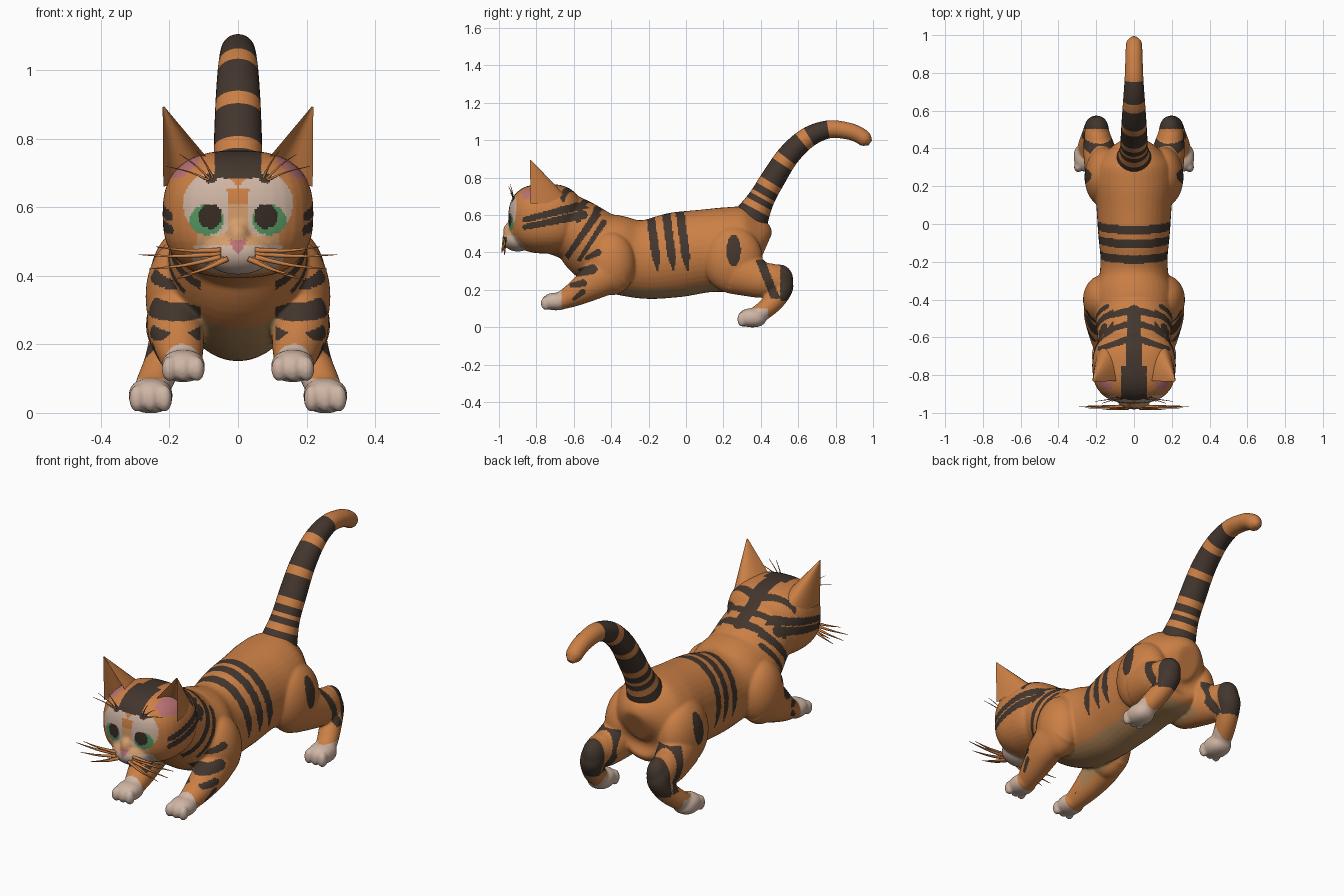
import bpy, bmesh, math
from mathutils import Vector

if "Cube" in bpy.data.objects:
    bpy.data.objects.remove(bpy.data.objects["Cube"])

COLOURS = {
    "orange_fur": (.60, .215, .06), "dark_stripe": (.056, .037, .027),
    "white_fur": (.62, .46, .37), "belly_tan": (.43, .235, .095),
    "eye_green": (.09, .31, .12), "pupil_brown": (.04, .025, .018),
    "ear_pink": (.50, .17, .18), "pale_orange": (.66, .34, .15),
}
MATS = []
for name, rgb in COLOURS.items():
    m = bpy.data.materials.new(name)
    m.diffuse_color = (*rgb, 1)
    m.use_nodes = True
    m.node_tree.nodes["Principled BSDF"].inputs["Base Color"].default_value = m.diffuse_color
    MATS.append(m)
ORANGE, DARK, WHITE, TAN, GREEN, PUPIL, PINK, PALE = range(8)


def make(name, bm, angle=180):
    bmesh.ops.recalc_face_normals(bm, faces=bm.faces)
    me = bpy.data.meshes.new(name)
    bm.to_mesh(me)
    bm.free()
    return finish(name, me, angle)


def finish(name, me, angle=180):
    me.materials.clear()
    for m in MATS:
        me.materials.append(m)
    for p in me.polygons:
        p.use_smooth = True
    if angle < 180:
        me.set_sharp_from_angle(angle=math.radians(angle))
    ob = bpy.data.objects.new(name, me)
    bpy.context.collection.objects.link(ob)
    return ob


def blob(bm, c, r, n=2.0):
    """Superellipsoid: n = 2 is round, higher is boxier."""
    for v in bmesh.ops.create_uvsphere(bm, u_segments=40, v_segments=24, radius=1)["verts"]:
        k = sum(abs(a) ** n for a in v.co) ** (-1 / n)
        v.co = Vector([c[i] + r[i] * v.co[i] * k for i in range(3)])


def spline(pts, n):
    out = []
    for i in range(len(pts) - 1):
        a, b, c, d = pts[max(i - 1, 0)], pts[i], pts[i + 1], pts[min(i + 2, len(pts) - 1)]
        for k in range(n):
            t = k / n
            out.append([.5 * (2 * q + (r - p) * t + (2 * p - 5 * q + 4 * r - s) * t * t
                              + (3 * q - p - 3 * r + s) * t ** 3) for p, q, r, s in zip(a, b, c, d)])
    return out + [list(pts[-1])]


def loft(bm, pts, n=6, seg=28):
    """Tube through (x, y, z, half width, half height) stations."""
    st = spline(pts, n)
    cen = [Vector(p[:3]) for p in st]
    rings = []
    for i, p in enumerate(st):
        t = (cen[min(i + 1, len(st) - 1)] - cen[max(i - 1, 0)]).normalized()
        side = Vector((1, 0, 0)) if abs(t.x) < .8 else Vector((0, 1, 0))
        side = (side - t * side.dot(t)).normalized()
        up = t.cross(side)
        rings.append([bm.verts.new(cen[i] + side * p[3] * math.cos(a) + up * p[4] * math.sin(a))
                      for a in (2 * math.pi * k / seg for k in range(seg))])
    for r0, r1 in zip(rings, rings[1:]):
        for k in range(seg):
            bm.faces.new((r0[k], r0[(k + 1) % seg], r1[(k + 1) % seg], r1[k]))
    bm.faces.new(rings[0])
    bm.faces.new(rings[-1])
    return cen


def near(u, v, s):
    """Is (u, v) within the tapered stroke s = (u1, v1, u2, v2, width)?"""
    du, dv = s[2] - s[0], s[3] - s[1]
    t = max(0, min(1, ((u - s[0]) * du + (v - s[1]) * dv) / (du * du + dv * dv)))
    return math.hypot(u - s[0] - t * du, v - s[1] - t * dv) < s[4] * (1 - .35 * t)


def oval(u, v, cu, cv, ru, rv):
    return ((u - cu) / ru) ** 2 + ((v - cv) / rv) ** 2 < 1


# stripes drawn from the side (y, z) and from the top (x, y)
SIDE = [(-.50, .665, -.86, .575, .024), (-.55, .60, -.86, .535, .024),
        (-.46, .63, -.64, .37, .022), (-.44, .56, -.57, .36, .016),
        (-.50, .31, -.62, .28, .026), (-.55, .235, -.61, .225, .02),
        (-.55, .19, -.60, .15, .015), (-.47, .40, -.53, .37, .018)]
TOP = [(0, -.85, 0, -.46, .05), (0, -.60, .18, -.66, .02),
       (0, -.52, .20, -.58, .018), (0, -.455, .20, -.50, .02)]


def paint(c):
    x, y, z = abs(c.x), c.y, c.z
    if z > .685 and x < .066 and y < -.75:                      # crown
        return DARK
    if x > .115 and z > .685 and -.875 < y < -.72:              # ear floor
        return PINK
    if y < -.84 and z > .38:                                    # face
        if oval(x, z, .08, .685, .018, .015):
            return DARK
        if oval(x, z, .081, .574, .035, .036):
            return PUPIL
        if oval(x, z, .092, .563, .05, .044):
            return GREEN
        if y < -.93 and .465 < z < .507 and x < (z - .458) * .6:
            return PINK
        if x < .032 and .61 < z < .655:
            return ORANGE
        if x < .03 and .507 < z < .61:
            return PALE
        if z < .488 and x < .13 and y < -.86:
            return WHITE
        if oval(x, z, .075, .61, .085, .092):
            return WHITE
        if z < .53 and x < .12:
            return PALE
    if y < -.665 and z < .24 or (.2 < y < .44 and z < .10 and x > .17):   # paws
        return WHITE
    if y < -.40 and x > .11 and any(near(y, z, s) for s in SIDE):
        return DARK
    if y < -.42 and z > .56 and any(near(x, y, s) for s in TOP):
        return DARK
    if z > .30:                                                 # flank stripes
        for y0 in (-.19, -.105, -.03):
            if abs(y - y0 + .13 * (z - .6)) < .023 * min(1, (z - .28) / .1):
                return DARK
    if x > .14 and oval(y, z, .255, .41, .038, .085):           # haunch spot
        return DARK
    if y > .36 and z < .36 and x > .11:                         # hind leg bands
        if .395 < y + .4 * (z - .3) < .445 and z > .15 or y > .505 and z > .14:
            return DARK
    if -.55 < y < .36 and x < .12 and (z < .225 or (y < -.36 and z < .37)):
        return TAN
    return ORANGE


# body: torso, head and legs fused into one skin
bm = bmesh.new()
torso = [(-.70, .565, .19, .175), (-.58, .512, .195, .172), (-.48, .435, .205, .195),
         (-.38, .392, .215, .207), (-.28, .367, .185, .207), (-.18, .365, .178, .215),
         (-.05, .387, .19, .227), (.10, .407, .20, .222), (.22, .415, .215, .226),
         (.32, .418, .20, .222), (.39, .42, .14, .165), (.42, .41, .06, .08)]
loft(bm, [(0, *p) for p in torso], seg=40)
blob(bm, (0, -.75, .58), (.22, .20, .186), 2.6)                 # skull
blob(bm, (0, -.90, .47), (.105, .082, .066))                    # muzzle
blob(bm, (0, -.90, .515), (.045, .078, .06))                    # nose bridge
for s in (1, -1):
    blob(bm, (s * .165, -.40, .34), (.105, .13, .17))           # shoulder
    blob(bm, (s * .155, .25, .36), (.107, .16, .18))            # haunch
    loft(bm, [(s * .17, -.38, .32, .09, .13), (s * .18, -.48, .25, .085, .10),
              (s * .17, -.58, .185, .07, .07), (s * .16, -.66, .145, .054, .05),
              (s * .16, -.70, .135, .05, .042)])                # front leg
    blob(bm, (s * .16, -.695, .137), (.063, .072, .047), 2.3)   # front paw
    loft(bm, [(s * .16, .28, .30, .10, .13), (s * .185, .40, .255, .085, .10),
              (s * .195, .475, .25, .068, .083), (s * .20, .515, .215, .06, .06),
              (s * .22, .475, .145, .055, .055), (s * .245, .41, .085, .053, .05),
              (s * .255, .36, .055, .05, .045)])                # hind leg
    blob(bm, (s * .192, .50, .255), (.058, .073, .08))          # hock
    blob(bm, (s * .255, .355, .05), (.064, .075, .051), 2.3)    # hind paw
    for dx in (-.04, 0, .04):                                   # toes
        blob(bm, (s * .16 + dx, -.75, .128), (.023, .026, .037))
        blob(bm, (s * .255 + dx, .30, .042), (.023, .026, .04))
rough = make("rough_body", bm)
mod = rough.modifiers.new("fuse", "REMESH")
mod.mode, mod.voxel_size = "VOXEL", .0065
mod = rough.modifiers.new("soften", "SMOOTH")
mod.factor, mod.iterations = .5, 8
dg = bpy.context.evaluated_depsgraph_get()
skin = bpy.data.meshes.new_from_object(rough.evaluated_get(dg))
bpy.data.objects.remove(rough)
body = finish("body", skin)
for p in skin.polygons:
    p.material_index = paint(p.center)

# tail: striped by distance along its curve
bm = bmesh.new()
SEG = 28
cen = loft(bm, [(0, .33, .55, .10, .105), (0, .40, .68, .074, .072), (0, .47, .80, .07, .065),
                (0, .55, .92, .065, .06), (0, .65, 1.013, .058, .055), (0, .76, 1.057, .05, .048),
                (0, .86, 1.05, .046, .045), (0, .92, 1.03, .044, .043),
                (0, .96, 1.003, .04, .039), (0, .985, .985, .018, .016)], 14, SEG)
tail = make("tail", bm)
dist, lengths = 0, []
for a, b in zip(cen, cen[1:]):
    lengths.append(dist)
    dist += (b - a).length
bands = [(0, .085), (.12, .15), (.175, .215), (.255, .36), (.405, .525), (.57, .685)]
for i, p in enumerate(tail.data.polygons):
    d = lengths[min(i // SEG, len(lengths) - 1)]
    p.material_index = DARK if any(a <= d < b for a, b in bands) else ORANGE

# ears: hollow crescent cones
M, R = 12, 10
for s, label in ((1, "right"), (-1, "left")):
    bm = bmesh.new()
    outer, inner, tip = (Vector((s * a, b, c)) for a, b, c in
                         ((.218, -.83, .66), (.065, -.83, .715), (.22, -.835, .90)))
    mid, half, back = (outer + inner) / 2, (outer - inner) / 2, Vector((0, .2, 0))
    rings = []
    for j in range(R + 1):
        k = 1 - .97 * j / R
        ring = []
        for i in range(2 * M):
            a = math.pi * i / M
            w, depth = (1, 1) if i <= M else (.9, -.5)
            off = half * w * math.cos(a) + back * depth * math.sin(a)
            ring.append(bm.verts.new(tip.lerp(mid, k) + off * k))
        rings.append(ring)
    for r0, r1 in zip(rings, rings[1:]):
        for i in range(2 * M):
            n = (i + 1) % (2 * M)
            f = bm.faces.new((r0[i], r0[n], r1[n], r1[i]))
            f.material_index = PINK if i > M + 2 else ORANGE
    bm.faces.new(rings[-1])
    make(label + "_ear", bm, 60)

# whiskers: white at the root, dark at the tip
HAIRS = [((.05, -.965, .465), (.29, -.965, .462)), ((.05, -.97, .455), (.26, -.97, .42)),
         ((.04, -.97, .45), (.20, -.97, .385)), ((.05, -.965, .475), (.24, -.975, .485)),
         ((.03, -.975, .45), (.17, -.985, .40)), ((.075, -.92, .675), (.21, -.94, .72)),
         ((.08, -.92, .68), (.17, -.95, .755)), ((.07, -.92, .68), (.12, -.94, .765))]
for s, label in ((1, "right"), (-1, "left")):
    bm = bmesh.new()
    for a, b in HAIRS:
        a, b = (Vector((s * p[0], p[1], p[2])) for p in (a, b))
        brow = a.z > .6
        r = .004 if brow else .009
        first = len(bm.faces)
        m = a.lerp(b, .5) + Vector((0, 0, .006 if brow else -.006))
        loft(bm, [(*a, r, r), (*m, r * .6, r * .6), (*b, .001, .001)], 5, 6)
        bm.faces.ensure_lookup_table()
        for i in range(first, len(bm.faces)):
            bm.faces[i].material_index = DARK if brow or i - first > 30 else WHITE
    make(label + "_whiskers", bm)
